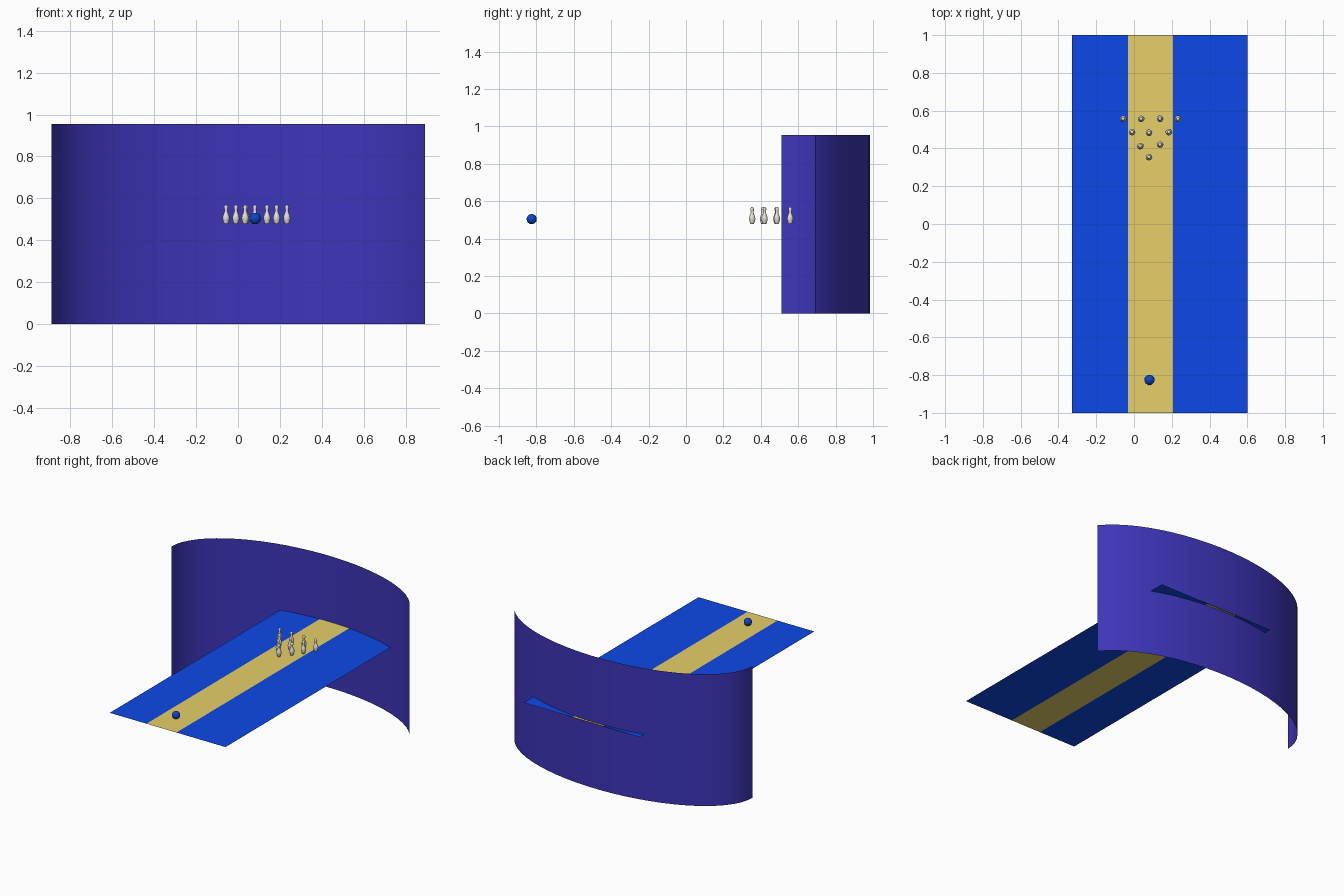
import bpy, bmesh, math

if "Cube" in bpy.data.objects:
    bpy.data.objects.remove(bpy.data.objects["Cube"])

def material(name, rgb):
    m = bpy.data.materials.new(name)
    lin = [((c / 255 + 0.055) / 1.055) ** 2.4 for c in rgb]
    m.diffuse_color = (*lin, 1)
    m.use_nodes = True
    m.node_tree.nodes["Principled BSDF"].inputs["Base Color"].default_value = m.diffuse_color
    return m

PURPLE = material("wall purple", (61, 53, 186))
BLUE = material("lane blue", (12, 74, 234))
GOLD = material("lane gold", (233, 209, 106))
BALL = material("ball blue", (12, 70, 205))
IVORY = material("pin ivory", (229, 225, 212))

def make(name, verts, faces, mats):
    me = bpy.data.meshes.new(name)
    me.from_pydata(verts, [], faces)
    for m in mats:
        me.materials.append(m)
    ob = bpy.data.objects.new(name, me)
    bpy.context.collection.objects.link(ob)
    return ob

def smooth(ob):
    for p in ob.data.polygons:
        p.use_smooth = True

FLOOR = 0.477

# curved back wall: thin sheet swept up from part of an ellipse
n = 28
plan = []
for i in range(n):
    a = math.radians(180 + (22.3 - 180) * i / (n - 1))
    plan.append((.035 + .925 * math.cos(a), .51 + .475 * math.sin(a)))
wall = make("back_wall",
            [(x, y, z) for z in (0, .954) for x, y in plan],
            [(i, i + 1, n + i + 1, n + i) for i in range(n - 1)], [PURPLE])
smooth(wall)

# lane sheet: blue borders with a gold strip down the middle
xs = [-.327, -.033, .207, .60]
lane = make("lane", [(x, y, FLOOR) for y in (-1, 1) for x in xs],
            [(i, i + 1, i + 5, i + 4) for i in range(3)], [BLUE, GOLD])
lane.data.polygons[1].material_index = 1

# ball
bm = bmesh.new()
bmesh.ops.create_uvsphere(bm, u_segments=24, v_segments=16, radius=.027)
ball = make("ball", [], [], [BALL])
bm.to_mesh(ball.data)
bm.free()
ball.location = (.082, -.825, FLOOR + .027)
smooth(ball)

# pins: one lathed profile, shared by all ten
profile = [(.009, 0), (.012, .008), (.0155, .02), (.017, .031), (.0145, .042),
           (.0095, .054), (.0075, .063), (.0083, .072), (.0098, .079),
           (.0088, .086), (.005, .091)]
S = 16
verts = [(r * math.cos(2 * math.pi * k / S), r * math.sin(2 * math.pi * k / S), z)
         for r, z in profile for k in range(S)]
faces = [(i * S + k, i * S + (k + 1) % S, (i + 1) * S + (k + 1) % S, (i + 1) * S + k)
         for i in range(len(profile) - 1) for k in range(S)]
faces.append(tuple(reversed(range(S))))
faces.append(tuple(range(len(verts) - S, len(verts))))
spots = [(.08, .354), (.034, .412), (.138, .42), (-.01, .486), (.08, .483),
         (.184, .486), (-.057, .557), (.038, .557), (.138, .557), (.233, .557)]
first = None
for i, (x, y) in enumerate(spots):
    if first is None:
        pin = first = make("pin_1", verts, faces, [IVORY])
        smooth(pin)
    else:
        pin = bpy.data.objects.new(f"pin_{i + 1}", first.data)
        bpy.context.collection.objects.link(pin)
    pin.location = (x, y, FLOOR)
